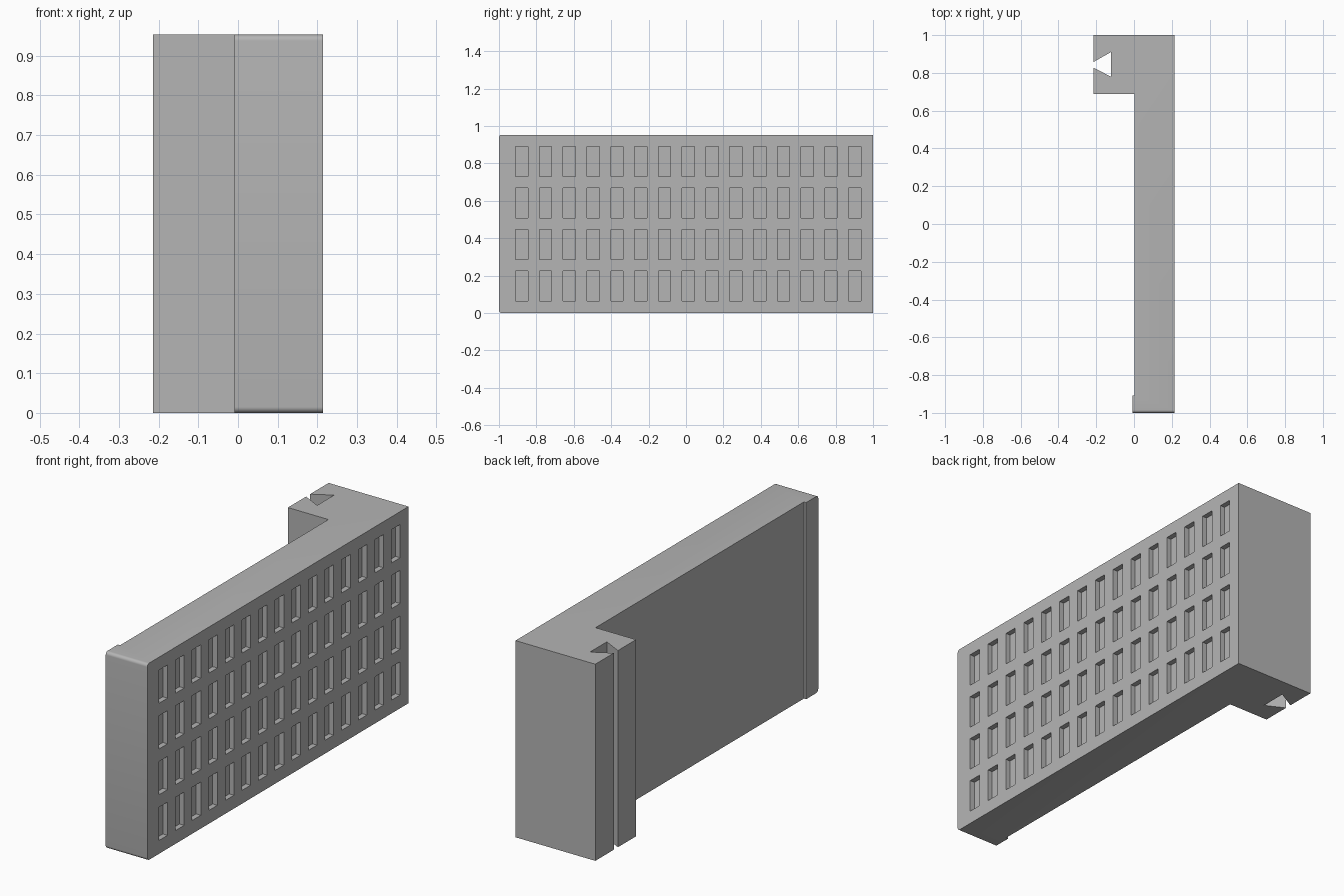
import bpy
import bmesh
from math import radians
from mathutils import Matrix, Vector

cube = bpy.data.objects.get("Cube")
if cube:
    bpy.data.objects.remove(cube, do_unlink=True)

HEIGHT = 0.953
SIDE = 0.214           # half width in x
COLUMNS, ROWS = 15, 4
POCKET = (0.05, 0.066, 0.161)   # half of the x size is the pocket depth

grey = bpy.data.materials.new("light grey")
grey.use_nodes = True
colour = (0.46, 0.46, 0.46, 1)
grey.diffuse_color = colour
grey.node_tree.nodes["Principled BSDF"].inputs["Base Color"].default_value = colour


def add_object(name, bm):
    bmesh.ops.recalc_face_normals(bm, faces=bm.faces)
    mesh = bpy.data.meshes.new(name)
    bm.to_mesh(mesh)
    bm.free()
    mesh.materials.append(grey)
    obj = bpy.data.objects.new(name, mesh)
    bpy.context.collection.objects.link(obj)
    return obj


# Wall with a thick end block, a dovetail groove and a small front lip
profile = [
    (SIDE, -1), (SIDE, 1), (-SIDE, 1),
    (-SIDE, 0.858), (-0.122, 0.91), (-0.122, 0.78), (-SIDE, 0.827),
    (-SIDE, 0.688), (0.003, 0.688), (0.003, -0.907), (-0.009, -0.907), (-0.009, -1),
]
bm = bmesh.new()
base = bm.faces.new([bm.verts.new((x, y, 0)) for x, y in profile])
top = bmesh.ops.extrude_face_region(bm, geom=[base])["geom"]
bmesh.ops.translate(bm, vec=(0, 0, HEIGHT),
                    verts=[v for v in top if isinstance(v, bmesh.types.BMVert)])

# Rounded top and bottom edges of the front end
front = [e for e in bm.edges
         if all(v.co.y < -0.999 for v in e.verts)
         and abs(e.verts[0].co.z - e.verts[1].co.z) < 0.001]
bmesh.ops.bevel(bm, geom=front, offset=0.015, segments=6, profile=0.5, affect='EDGES')
panel = add_object("wall_panel", bm)

# Grid of shallow rectangular pockets on the left side
bm = bmesh.new()
for col in range(COLUMNS):
    for row in range(ROWS):
        centre = Vector((SIDE, -0.878 + 0.1272 * col, 0.145 + 0.2217 * row))
        bmesh.ops.create_cube(bm, size=1, matrix=Matrix.Translation(centre)
                              @ Matrix.Diagonal((*POCKET, 1)))
cutter = add_object("pocket_cutter", bm)
cutter.hide_render = True

cut = panel.modifiers.new("pockets", 'BOOLEAN')
cut.operation = 'DIFFERENCE'
cut.solver = 'EXACT'
cut.object = cutter

bpy.ops.object.select_all(action='DESELECT')
panel.select_set(True)
bpy.context.view_layer.objects.active = panel
bpy.ops.object.modifier_apply(modifier=cut.name)
bpy.data.objects.remove(cutter, do_unlink=True)
bpy.ops.object.shade_smooth_by_angle(angle=radians(30))
